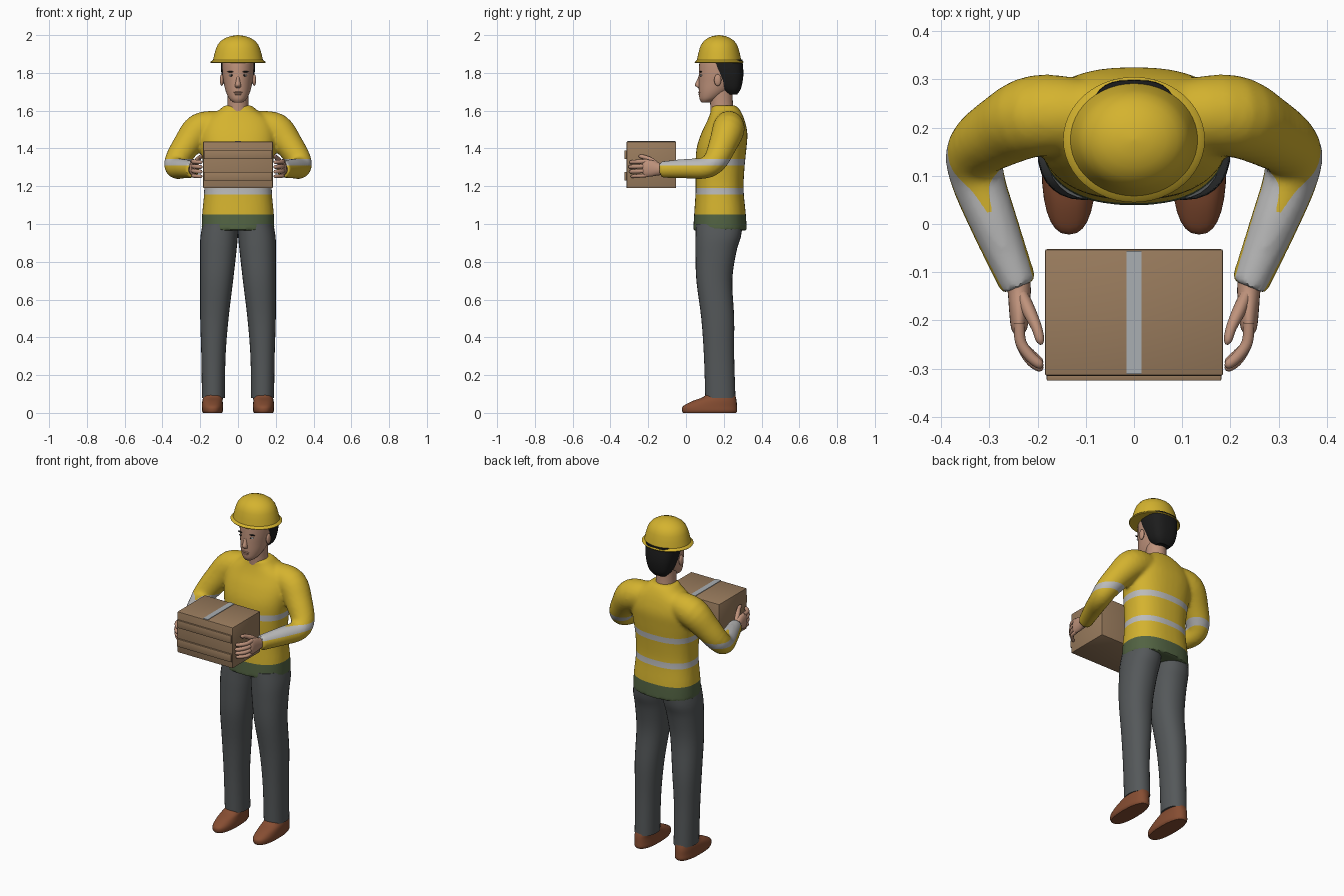
import bpy, bmesh, math
from mathutils import Vector, Matrix


def mat(name, r, g, b):
    m = bpy.data.materials.new(name)
    m.diffuse_color = (r, g, b, 1)
    return m


YELLOW = mat("safety yellow", 0.66, 0.45, 0.028)
SILVER = mat("reflective silver", 0.50, 0.50, 0.50)
GREEN = mat("hem green", 0.085, 0.125, 0.055)
GREY = mat("trouser grey", 0.09, 0.098, 0.102)
BROWN = mat("shoe brown", 0.24, 0.075, 0.032)
SKIN = mat("skin", 0.52, 0.29, 0.20)
BLACK = mat("hair black", 0.012, 0.012, 0.012)
CARD = mat("cardboard", 0.32, 0.20, 0.11)
TAPE = mat("tape grey", 0.40, 0.43, 0.45)
WHITE = mat("eye white", 0.6, 0.6, 0.58)


def finish(name, bm, *mats):
    bmesh.ops.recalc_face_normals(bm, faces=bm.faces)
    me = bpy.data.meshes.new(name)
    bm.to_mesh(me)
    bm.free()
    for m in mats:
        me.materials.append(m)
    ob = bpy.data.objects.new(name, me)
    bpy.context.collection.objects.link(ob)
    return ob


def spline(keys, steps):
    """Catmull-Rom through rows of numbers"""
    if steps == 1:
        return keys
    k = [keys[0]] + list(keys) + [keys[-1]]
    out = []
    for i in range(1, len(k) - 2):
        for s in range(steps):
            t = s / steps
            out.append([0.5 * (2 * b + (c - a) * t + (2 * a - 5 * b + 4 * c - d) * t * t
                               + (3 * b - a - 3 * c + d) * t ** 3)
                        for a, b, c, d in zip(*k[i - 1:i + 3])])
    return out + [keys[-1]]


def loft(bm, keys, n=24, p=2.0, steps=4, path=False, s=1):
    """Skin superellipse rings (x, y, z, half width, half depth); path=True turns them along the line"""
    rows = spline(keys, steps)
    pts = [Vector((r[0] * s, r[1], r[2])) for r in rows]
    rings = []
    for i, r in enumerate(rows):
        u, v = Vector((1, 0, 0)), Vector((0, 1, 0))
        if path:
            t = (pts[min(i + 1, len(pts) - 1)] - pts[max(i - 1, 0)]).normalized()
            u = t.cross(Vector((0, 0, 1))).normalized()
            v = u.cross(t)
        ring = []
        for j in range(n):
            a = 2 * math.pi * j / n
            c, d = math.cos(a), math.sin(a)
            c = math.copysign(abs(c) ** (2 / p), c)
            d = math.copysign(abs(d) ** (2 / p), d)
            ring.append(bm.verts.new(pts[i] + u * c * r[3] + v * d * r[4]))
        rings.append(ring)
    for A, B in zip(rings, rings[1:]):
        for j in range(n):
            bm.faces.new((A[j], A[(j + 1) % n], B[(j + 1) % n], B[j]))
    bm.faces.new(rings[0])
    bm.faces.new(rings[-1])


def part(name, keys, m, **kw):
    bm = bmesh.new()
    loft(bm, keys, **kw)
    return finish(name, bm, m)


def ball(name, c, r, m):
    bm = bmesh.new()
    bmesh.ops.create_uvsphere(bm, u_segments=20, v_segments=12, radius=1,
                              matrix=Matrix.LocRotScale(Vector(c), None, Vector(r)))
    return finish(name, bm, m)


def block(name, lo, hi, m, bev=0.0):
    bm = bmesh.new()
    lo, hi = Vector(lo), Vector(hi)
    bmesh.ops.create_cube(bm, size=1, matrix=Matrix.LocRotScale((lo + hi) / 2, None, hi - lo))
    if bev:
        bmesh.ops.bevel(bm, geom=bm.edges[:], offset=bev, segments=2, affect='EDGES', profile=0.5)
    return finish(name, bm, m)


# Shirt: torso and sleeves fused, then cut at the band heights
TORSO = [(0, .18, .965, .193, .142), (0, .18, 1.05, .190, .137), (0, .178, 1.18, .179, .127),
         (0, .180, 1.30, .184, .130), (0, .188, 1.40, .197, .132), (0, .203, 1.48, .200, .122),
         (0, .212, 1.55, .175, .098), (0, .210, 1.60, .105, .078), (0, .200, 1.628, .072, .064)]
SLEEVE = [(.10, .225, 1.525, .075, .075), (.20, .225, 1.50, .085, .088), (.27, .195, 1.42, .075, .075),
          (.325, .155, 1.335, .064, .064), (.326, .10, 1.297, .057, .057),
          (.29, 0, 1.293, .050, .052), (.238, -.13, 1.288, .039, .044)]
bm = bmesh.new()
loft(bm, TORSO, n=40, p=2.4)
for s in (1, -1):
    loft(bm, SLEEVE, path=True, s=s)
raw = finish("shirt_raw", bm)
rm = raw.modifiers.new("fuse", 'REMESH')
rm.mode, rm.voxel_size = 'VOXEL', 0.010
sm = raw.modifiers.new("soften", 'SMOOTH')
sm.factor, sm.iterations = 0.5, 5
me = bpy.data.meshes.new_from_object(raw.evaluated_get(bpy.context.evaluated_depsgraph_get()))
bpy.data.objects.remove(raw)
bm = bmesh.new()
bm.from_mesh(me)
for z in (1.05, 1.155, 1.19, 1.31, 1.345):
    bmesh.ops.bisect_plane(bm, geom=bm.verts[:] + bm.edges[:] + bm.faces[:], dist=1e-5,
                           plane_co=(0, 0, z), plane_no=(0, 0, 1))
for f in bm.faces:
    z = f.calc_center_median().z
    f.material_index = 2 if z < 1.05 else int(1.155 < z < 1.19 or 1.31 < z < 1.345)
finish("shirt", bm, YELLOW, SILVER, GREEN)

# Legs, shoes, hands
LEG = [(.130, .182, .08, .061, .080), (.130, .175, .30, .064, .080), (.125, .168, .50, .075, .087),
       (.113, .150, .70, .087, .095), (.105, .158, .85, .096, .108), (.100, .170, .93, .099, .120),
       (.092, .176, 1.0, .095, .124)]
SHOE = [(.135, .125, 0, .050, .140), (.135, .125, .012, .056, .146), (.135, .127, .035, .056, .143),
        (.135, .150, .062, .054, .118), (.132, .178, .085, .052, .085), (.130, .182, .11, .050, .072)]
PALM = [(.242, -.10, 1.289, .026, .030), (.238, -.14, 1.290, .024, .032), (.238, -.18, 1.294, .021, .043),
        (.238, -.215, 1.296, .017, .045), (.236, -.228, 1.296, .010, .036)]
for s, side in ((1, "left"), (-1, "right")):
    part(side + "_trouser_leg", LEG, GREY, n=28, p=2.2, s=s)
    part(side + "_shoe", SHOE, BROWN, n=28, p=2.4, s=s)
    part(side + "_palm", PALM, SKIN, path=True, s=s)
    for i in range(4):
        z, r = 1.258 + .025 * i, .0115 if i else .010
        e = (0.012, 0.004, 0, 0.006)[i]
        part(f"{side}_finger_{i + 1}",
             [(.238, -.205, z, r, r), (.235, -.245, z - .003, r, r), (.216, -.280 + e, z - .005, r, r),
              (.196, -.297 + e, z - .006, r * .85, r * .85), (.189, -.301 + e, z - .006, .003, .003)],
             SKIN, n=12, path=True, s=s)
    part(side + "_thumb",
         [(.234, -.145, 1.302, .014, .018), (.218, -.180, 1.333, .014, .016), (.202, -.215, 1.352, .011, .012),
          (.195, -.240, 1.358, .009, .010), (.192, -.250, 1.359, .003, .003)], SKIN, n=12, path=True, s=s)
    # Face features that come in pairs
    ball(side + "_ear", (s * .086, .168, 1.762), (.010, .019, .031), SKIN)
    ball(side + "_eye", (s * .034, .0805, 1.787), (.014, .006, .006), WHITE)
    ball(side + "_iris", (s * .034, .0765, 1.787), (.0055, .004, .0055), BLACK)
    ball(side + "_brow", (s * .036, .079, 1.806), (.021, .007, .0035), BLACK)

# Head
part("neck", [(0, .195, 1.56, .060, .062), (0, .188, 1.64, .055, .060), (0, .185, 1.73, .056, .062)], SKIN)
part("head", [(0, .105, 1.643, .022, .022), (0, .122, 1.662, .045, .050), (0, .148, 1.70, .064, .080),
              (0, .172, 1.75, .076, .105), (0, .180, 1.80, .083, .112), (0, .180, 1.86, .083, .108),
              (0, .180, 1.91, .070, .090)], SKIN, n=32)
part("nose", [(0, .085, 1.800, .007, .012), (0, .074, 1.765, .010, .014), (0, .066, 1.737, .015, .019),
              (0, .072, 1.723, .014, .012), (0, .078, 1.718, .006, .005)], SKIN, n=16)
ball("upper_lip", (0, .073, 1.697), (.023, .009, .005), SKIN)
ball("lower_lip", (0, .074, 1.687), (.019, .009, .005), SKIN)
part("hair", [(0, .245, 1.685, .040, .025), (0, .238, 1.715, .066, .052), (0, .228, 1.77, .083, .074),
              (0, .217, 1.82, .090, .086), (0, .208, 1.87, .091, .090)], BLACK, n=32, p=2.8)

# Hard hat: thin brim and stepped dome
HAT = [(1.855, .125), (1.853, .144), (1.857, .147), (1.862, .142), (1.868, .132), (1.90, .125), (1.93, .116),
       (1.950, .107), (1.970, .090), (1.985, .066), (1.995, .038), (2.0, .004)]
part("hard_hat", [(0, .175, z, r, r * .885) for z, r in HAT], YELLOW, n=48, steps=1)

# Carton with two front slats and a tape strip
block("carton", (-.185, -.315, 1.19), (.185, -.052, 1.436), CARD, .005)
for i, z in enumerate((1.23, 1.343)):
    block(f"carton_slat_{i + 1}", (-.181, -.325, z), (.181, -.31, z + .046), CARD, .002)
block("carton_tape", (-.016, -.311, 1.432), (.016, -.056, 1.439), TAPE)

# Smooth shading with sharp edges kept
for ob in bpy.data.objects:
    ob.select_set(True)
    bpy.context.view_layer.objects.active = ob
bpy.ops.object.shade_smooth_by_angle(angle=math.radians(40))
